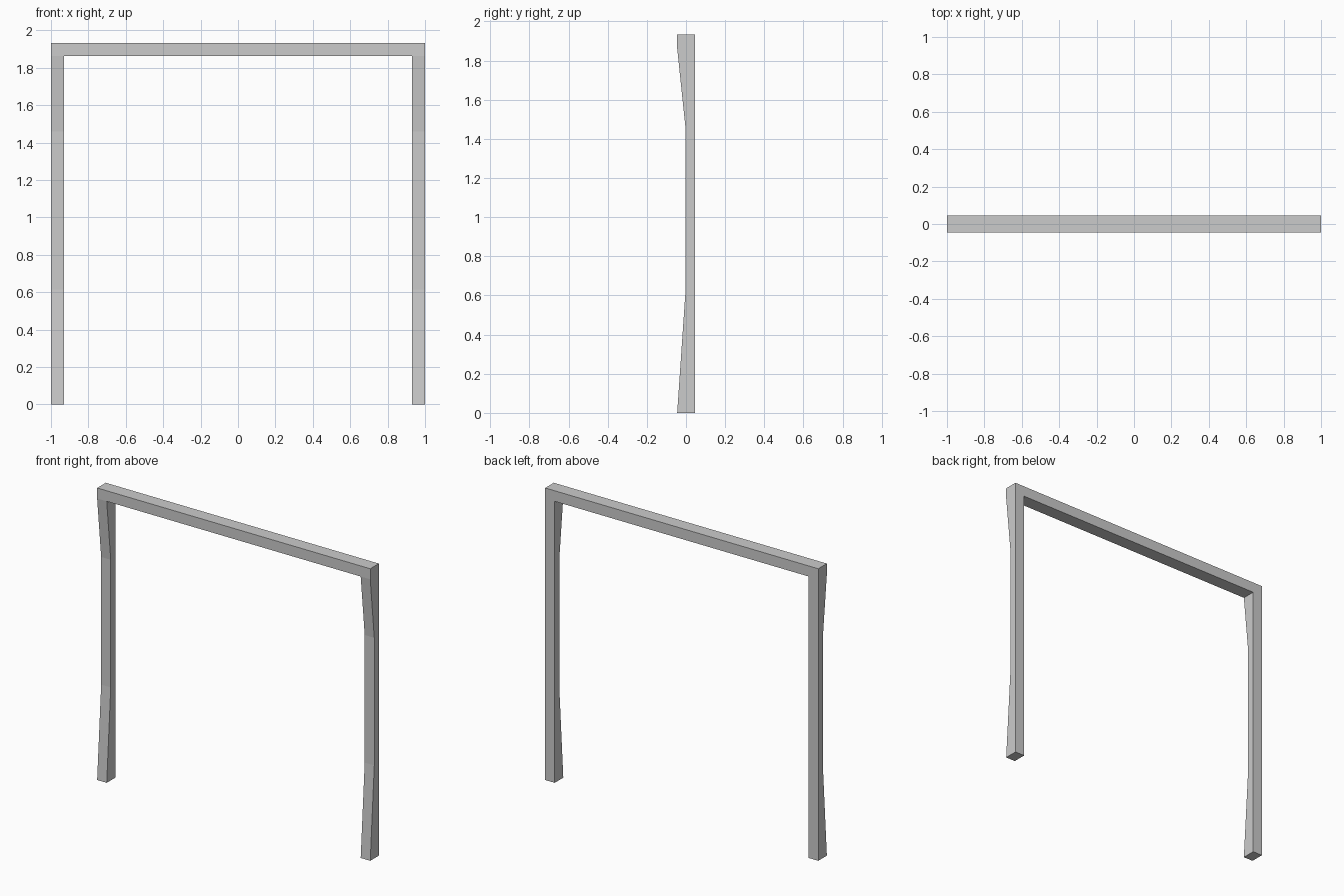
import bpy, bmesh

if "Cube" in bpy.data.objects:
    bpy.data.objects.remove(bpy.data.objects["Cube"])

HEIGHT, BAR_Z = 1.933, 1.863     # top of the frame, underside of the crossbar
OUTER, INNER = 1.0, 0.93         # half widths of the opening frame
DEPTH, WAIST_Y = 0.045, -0.003   # half depth, front face of the slim section
WAIST_Z = (0.615, 1.46)          # slim section of the legs

bm = bmesh.new()

# Upside-down U outline, extruded from front to back
outline = [(-OUTER, 0), (-INNER, 0), (-INNER, BAR_Z), (INNER, BAR_Z),
           (INNER, 0), (OUTER, 0), (OUTER, HEIGHT), (-OUTER, HEIGHT)]
face = bm.faces.new([bm.verts.new((x, -DEPTH, z)) for x, z in outline])
ext = bmesh.ops.extrude_face_region(bm, geom=[face], use_keep_orig=True)
back = [v for v in ext["geom"] if isinstance(v, bmesh.types.BMVert)]
bmesh.ops.translate(bm, verts=back, vec=(0, 2 * DEPTH, 0))

# Cross cuts where the legs change thickness
for z in (*WAIST_Z, BAR_Z):
    bmesh.ops.bisect_plane(bm, geom=bm.verts[:] + bm.edges[:] + bm.faces[:],
                           dist=1e-5, plane_co=(0, 0, z), plane_no=(0, 0, 1))

# Push the front of the legs back to form the slim waist
for v in bm.verts:
    if v.co.y < 0 and any(abs(v.co.z - z) < 1e-4 for z in WAIST_Z):
        v.co.y = WAIST_Y

bmesh.ops.recalc_face_normals(bm, faces=bm.faces[:])
mesh = bpy.data.meshes.new("door_frame")
bm.to_mesh(mesh)
bm.free()
bpy.context.collection.objects.link(bpy.data.objects.new("door_frame", mesh))
